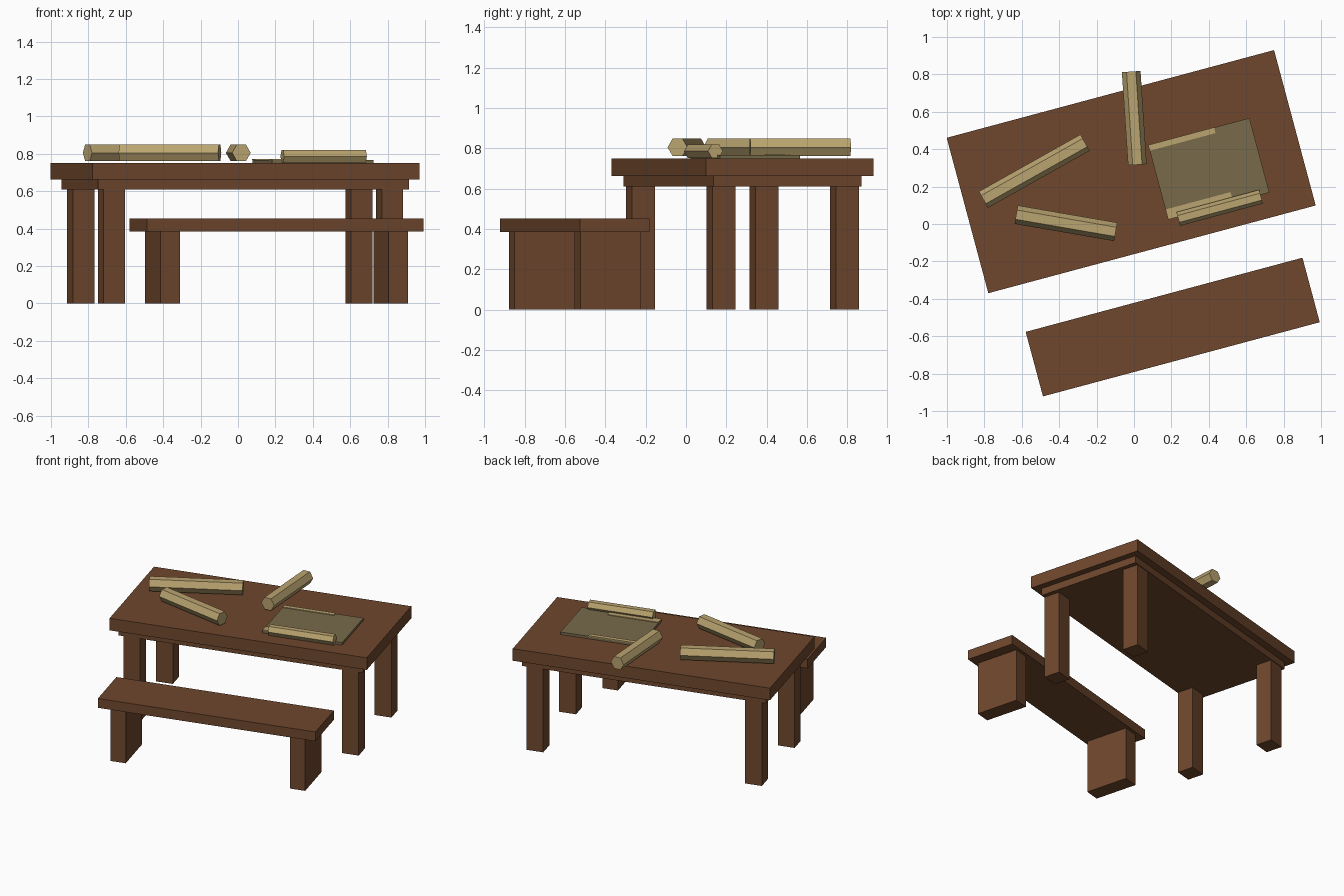
import bpy, bmesh, math
from mathutils import Matrix, Vector

if "Cube" in bpy.data.objects:
    bpy.data.objects.remove(bpy.data.objects["Cube"])

TURN = math.radians(15)  # all furniture is turned by this angle


def material(name, rgb):
    m = bpy.data.materials.new(name)
    m.diffuse_color = (*rgb, 1)
    m.use_nodes = True
    m.node_tree.nodes["Principled BSDF"].inputs["Base Color"].default_value = m.diffuse_color
    return m


WOOD = material("brown wood", (0.159, 0.063, 0.026))
PAPER = material("tan paper", (0.49, 0.37, 0.16))
OLIVE = material("olive parchment", (0.188, 0.147, 0.069))


def finish(name, bm, mat):
    me = bpy.data.meshes.new(name)
    bm.to_mesh(me)
    bm.free()
    me.materials.append(mat)
    ob = bpy.data.objects.new(name, me)
    bpy.context.collection.objects.link(ob)
    return ob


def box(name, origin, u, v, size, z0, z1, mat):
    """Box centred at (u, v) in the turned frame around origin."""
    bm = bmesh.new()
    bmesh.ops.create_cube(bm, size=1)
    m = (Matrix.Translation((*origin, 0)) @ Matrix.Rotation(TURN, 4, 'Z')
         @ Matrix.Translation((u, v, (z0 + z1) / 2))
         @ Matrix.Diagonal((*size, z1 - z0, 1)))
    bmesh.ops.transform(bm, matrix=m, verts=bm.verts)
    return finish(name, bm, mat)


def scroll(name, a, b, z, radius):
    """Six-sided roll lying flat side up from a to b."""
    a, b = Vector((*a, z)), Vector((*b, z))
    d = b - a
    bm = bmesh.new()
    bmesh.ops.create_cone(bm, cap_ends=True, segments=6, radius1=radius,
                          radius2=radius, depth=d.length)
    # put one corner pair level, so that flats face up and down
    first = max(bm.verts, key=lambda p: p.co.x).co
    level = Matrix.Rotation(math.pi / 2 - math.atan2(first.y, first.x), 4, 'Z')
    m = (Matrix.Translation((a + b) / 2)
         @ Matrix.Rotation(math.atan2(d.y, d.x), 4, 'Z')
         @ Matrix.Rotation(math.pi / 2, 4, 'Y') @ level)
    bmesh.ops.transform(bm, matrix=m, verts=bm.verts)
    return finish(name, bm, PAPER)


# table
TABLE = (-0.015, 0.28)
box("table_top", TABLE, 0, 0, (1.812, 0.86), 0.662, 0.75, WOOD)
box("table_apron", TABLE, 0, 0, (1.72, 0.76), 0.61, 0.662, WOOD)
for sx, side in ((-1, "left"), (1, "right")):
    for sy, end in ((-1, "front"), (1, "back")):
        box(f"table_leg_{end}_{side}", TABLE, sx * 0.77, sy * 0.317,
            (0.118, 0.118), 0, 0.61, WOOD)

# bench
BENCH = (0.207, -0.551)
box("bench_seat", BENCH, 0, 0, (1.532, 0.357), 0.385, 0.453, WOOD)
for sx, side in ((-1, "left"), (1, "right")):
    box(f"bench_leg_{side}", BENCH, sx * 0.632, 0, (0.108, 0.312), 0, 0.385, WOOD)

# rolled scrolls
scroll("scroll_left", (-0.805, 0.13), (-0.262, 0.435), 0.805, 0.05)
scroll("scroll_front", (-0.63, 0.05), (-0.098, -0.042), 0.805, 0.05)
scroll("scroll_back", (-0.015, 0.815), (0.018, 0.317), 0.805, 0.05)
scroll("scroll_small", (0.237, 0.027), (0.679, 0.146), 0.786, 0.038)

# open sheet with two turned-over edges
SHEET = (0.40, 0.295)
box("open_sheet", SHEET, 0, 0, (0.56, 0.412), 0.75, 0.768, OLIVE)
box("sheet_fold_back", SHEET, -0.098, 0.191, (0.365, 0.032), 0.766, 0.773, PAPER)
box("sheet_fold_front", SHEET, -0.1, -0.178, (0.36, 0.056), 0.766, 0.773, PAPER)
